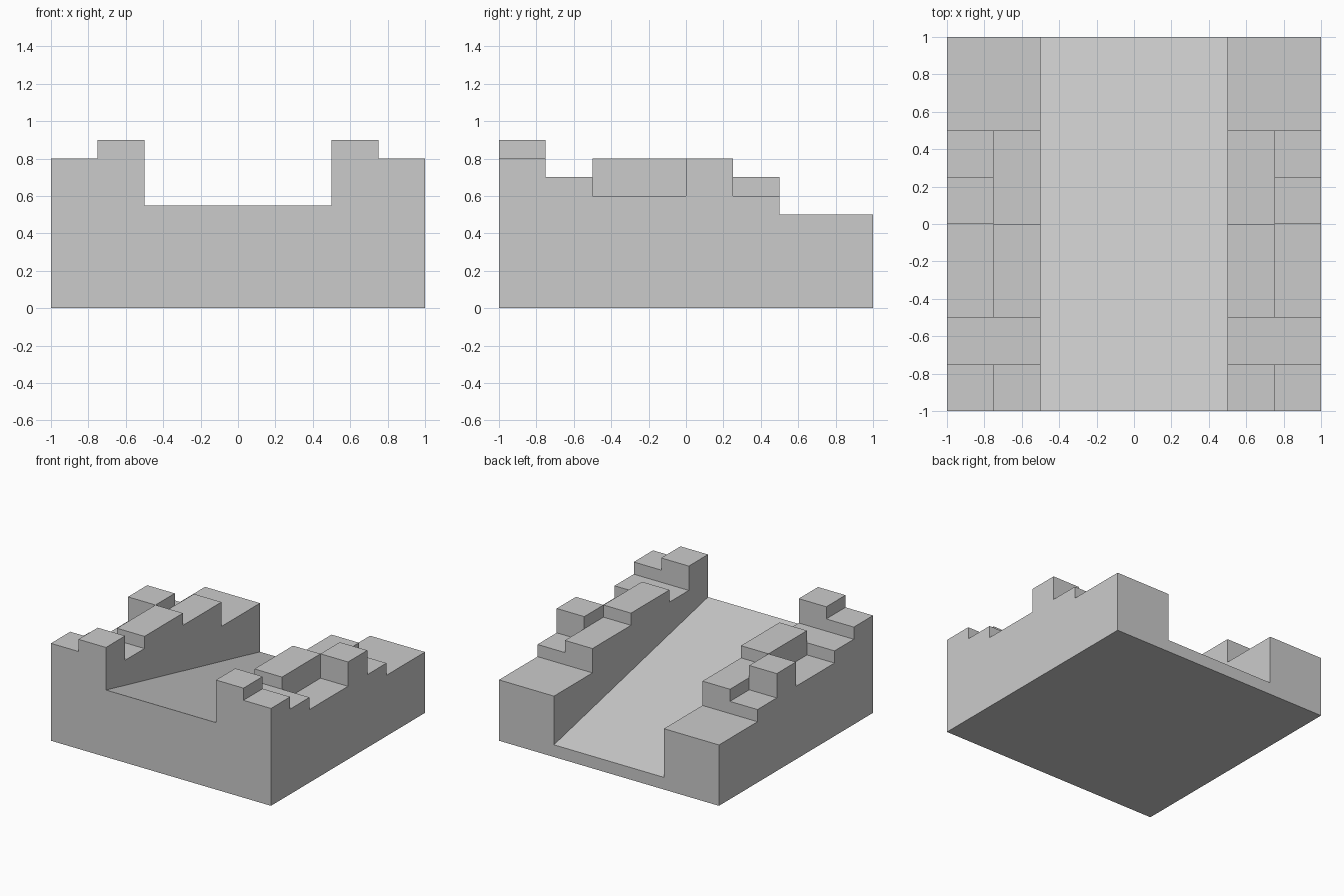
import bpy, bmesh, math

if "Cube" in bpy.data.objects:
    bpy.data.objects.remove(bpy.data.objects["Cube"])


def extrude_profile(name, profile, x0, x1):
    """Solid made from a (y, z) outline swept along x."""
    bm = bmesh.new()
    face = bm.faces.new([bm.verts.new((x0, y, z)) for y, z in profile])
    ext = bmesh.ops.extrude_face_region(bm, geom=[face])
    moved = [g for g in ext["geom"] if isinstance(g, bmesh.types.BMVert)]
    bmesh.ops.translate(bm, vec=(x1 - x0, 0, 0), verts=moved)
    bmesh.ops.recalc_face_normals(bm, faces=bm.faces)
    mesh = bpy.data.meshes.new(name)
    bm.to_mesh(mesh)
    bm.free()
    obj = bpy.data.objects.new(name, mesh)
    bpy.context.collection.objects.link(obj)
    return obj


def stepped(steps):
    """Outline of a stepped wall from (y_start, y_end, height) runs."""
    pts = [(-1, 0)]
    for y0, y1, h in steps:
        pts += [(y0, h), (y1, h)]
    return pts + [(1, 0)]


# Sloping ramp between the walls
ramp = extrude_profile("ramp", [(-1, 0), (-1, 0.55), (1, 0.1), (1, 0)], -0.5, 0.5)

# Ruined walls: inner and outer strips of blocks on both sides
inner = stepped([(-1, -0.75, 0.9), (-0.75, -0.5, 0.7), (-0.5, 0, 0.8),
                 (0, 0.5, 0.7), (0.5, 1, 0.5)])
outer = stepped([(-1, -0.75, 0.8), (-0.75, -0.5, 0.7), (-0.5, 0, 0.6),
                 (0, 0.25, 0.8), (0.25, 0.5, 0.6), (0.5, 1, 0.5)])
strips = []
for side, s in (("left", -1), ("right", 1)):
    strips.append(extrude_profile(side + "_inner_wall", inner, s * 0.5, s * 0.75))
    strips.append(extrude_profile(side + "_outer_wall", outer, s * 0.75, s * 1.0))

# Weld the strips onto the ramp as one solid
for strip in strips:
    mod = ramp.modifiers.new("join_" + strip.name, 'BOOLEAN')
    mod.operation = 'UNION'
    mod.solver = 'EXACT'
    mod.object = strip
bpy.context.view_layer.update()
depsgraph = bpy.context.evaluated_depsgraph_get()
mesh = bpy.data.meshes.new_from_object(ramp.evaluated_get(depsgraph))
ramp.modifiers.clear()
ramp.data = mesh
ramp.name = "ruined_ramp"
for strip in strips:
    bpy.data.objects.remove(strip)

# Merge coplanar faces for clean flat blocks
bm = bmesh.new()
bm.from_mesh(mesh)
bmesh.ops.remove_doubles(bm, verts=bm.verts, dist=0.0005)
bmesh.ops.dissolve_limit(bm, angle_limit=math.radians(1), verts=bm.verts, edges=bm.edges)
bm.to_mesh(mesh)
bm.free()
